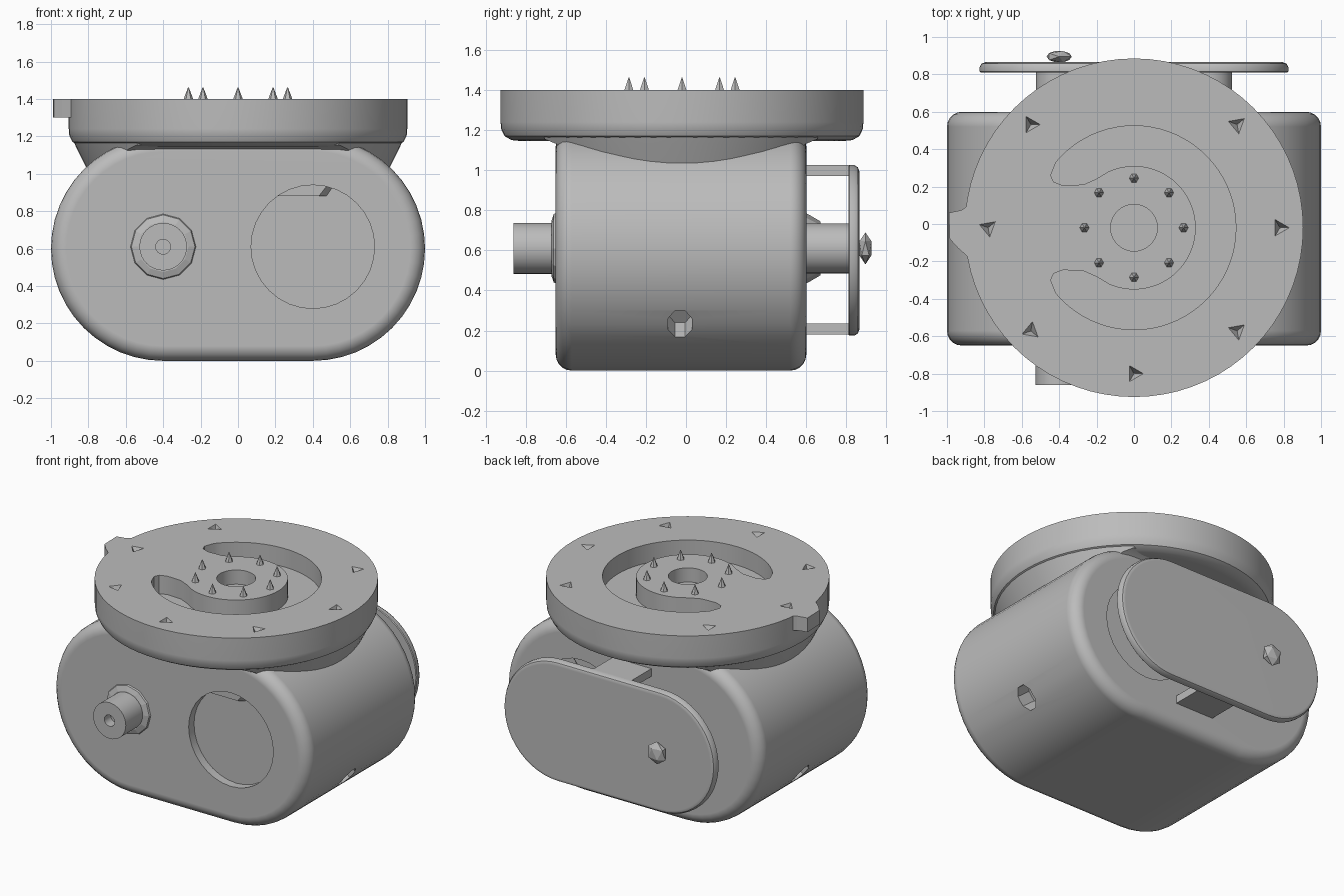
import bpy, bmesh
from math import sin, cos, pi, radians, atan2
from mathutils import Matrix

if "Cube" in bpy.data.objects:
    bpy.data.objects.remove(bpy.data.objects["Cube"])

grey = bpy.data.materials.new("plain_grey")
grey.use_nodes = True
GREY = (0.5, 0.5, 0.5, 1)
grey.diffuse_color = GREY
grey.node_tree.nodes["Principled BSDF"].inputs["Base Color"].default_value = GREY

MID_Z = 0.6       # height of the shaft axes
SHAFT_X = 0.4     # sideways offset of the shaft axes
DISC_Y = -0.02    # centre of the top flange
TOP = 1.4


def finish(name, bm):
    bmesh.ops.recalc_face_normals(bm, faces=bm.faces)
    me = bpy.data.meshes.new(name)
    bm.to_mesh(me)
    bm.free()
    ob = bpy.data.objects.new(name, me)
    bpy.context.collection.objects.link(ob)
    me.materials.append(grey)
    return ob


def loft(name, sections, axis="z"):
    """Skin a stack of (outline, position) sections along an axis."""
    place = {"x": lambda u, v, t: (t, u, v),
             "y": lambda u, v, t: (u, t, v),
             "z": lambda u, v, t: (u, v, t)}[axis]
    bm = bmesh.new()
    rings = [[bm.verts.new(place(u, v, t)) for u, v in pts] for pts, t in sections]
    n = len(rings[0])
    for a, b in zip(rings, rings[1:]):
        for i in range(n):
            j = (i + 1) % n
            bm.faces.new((a[i], a[j], b[j], b[i]))
    bm.faces.new(rings[0][::-1])
    bm.faces.new(rings[-1])
    return finish(name, bm)


def arc(cx, cy, r, a0, a1, n):
    return [(cx + r * cos(radians(a0 + (a1 - a0) * i / n)),
             cy + r * sin(radians(a0 + (a1 - a0) * i / n))) for i in range(n + 1)]


def circle(cx, cy, r, n=32, start=0):
    return arc(cx, cy, r, start, start + 360, n)[:-1]


def stadium(r):
    return arc(SHAFT_X, MID_Z, r, -90, 90, 24) + arc(-SHAFT_X, MID_Z, r, 90, 270, 24)


def rod(name, x, z, r, y0, y1, n=32):
    return loft(name, [(circle(x, z, r, n), y0), (circle(x, z, r, n), y1)], "y")


def rect(u0, u1, v0, v1):
    return [(u0, v0), (u1, v0), (u1, v1), (u0, v1)]


def apply_mods(ob):
    dg = bpy.context.evaluated_depsgraph_get()
    me = bpy.data.meshes.new_from_object(ob.evaluated_get(dg))
    ob.modifiers.clear()
    ob.data = me


def bevel(ob, width, segments):
    m = ob.modifiers.new("round", "BEVEL")
    m.width, m.segments = width, segments
    m.limit_method, m.angle_limit = "ANGLE", radians(40)
    apply_mods(ob)


def boolean(ob, cutters, op="DIFFERENCE"):
    for c in cutters:
        m = ob.modifiers.new("cut", "BOOLEAN")
        m.operation, m.object, m.solver = op, c, "EXACT"
    apply_mods(ob)
    for c in cutters:
        bpy.data.objects.remove(c)


def smooth(ob):
    bpy.ops.object.select_all(action="DESELECT")
    ob.select_set(True)
    bpy.context.view_layer.objects.active = ob
    bpy.ops.object.shade_smooth_by_angle(angle=radians(32))
    ob.modifiers.new("normals", "WEIGHTED_NORMAL").keep_sharp = True


# Rounded housing with shallow round recesses and a side slot at each end
body = loft("housing", [(stadium(0.6), -0.65), (stadium(0.6), 0.6)], "y")
bevel(body, 0.08, 5)
cuts = [rod("front_recess", SHAFT_X, 0.61, 0.33, -0.8, -0.59),
        rod("back_recess", SHAFT_X, 0.61, 0.33, 0.55, 0.8)]
for side in (1, -1):
    slot = loft("slot", [(circle(0, 0, 1, 8, 22.5), t) for t in (0.48, 0.8)])
    slot.data.transform(Matrix.Diagonal((0.09, 0.065, 1, 1)))
    slot.data.transform(Matrix.Rotation(radians(128), 4, "Y"))
    slot.data.transform(Matrix.Translation((SHAFT_X, -0.03, MID_Z)))
    if side < 0:
        slot.data.transform(Matrix.Scale(-1, 4, (1, 0, 0)))
        slot.data.flip_normals()
    cuts.append(slot)
boolean(body, cuts)
smooth(body)

# Neck blending the flange into the housing
neck = loft("neck", [(circle(0, DISC_Y, r, 64), z) for r, z in
                     ((0.74, 0.88), (0.815, 1.04), (0.86, 1.13), (0.9, 1.22))])
half = [(0.595, 0.8), (0.595, 1.1), (0.62, 1.13), (0.68, 1.155), (0.72, 1.3)]
outline = [(y - 0.025, z) for y, z in half] + [(-y - 0.025, z) for y, z in half[::-1]]
clip = loft("neck_clip", [(outline, -1), (outline, 1)], "x")
boolean(neck, [clip], "INTERSECT")
smooth(neck)

# Top flange with a C-shaped groove, centre bore and screw pits
profile = [(0.8, 1.145), (0.85, 1.15), (0.885, 1.17), (0.902, 1.205), (0.905, 1.24), (0.905, TOP)]
flange = loft("flange", [(circle(0, DISC_Y, r, 72), z) for r, z in profile])
upper = (arc(0, 0, 0.545, 0, 140, 28)
         + [(-0.445, 0.28), (-0.43, 0.245), (-0.38, 0.226), (-0.27, 0.231), (-0.2, 0.262)]
         + arc(0, 0, 0.33, 114, 0, 24))
# The groove is cut as two mirrored halves that overlap slightly on the axis
cuts = []
for s in (1, -1):
    pts = [(x, s * max(y, -0.001) + DISC_Y) for x, y in upper]
    pts = [(x, y - s * 0.002 if abs(y - DISC_Y) < 0.001 else y) for x, y in pts]
    cuts.append(loft("groove", [(pts, TOP - 0.13), (pts, TOP + 0.1)]))
cuts.append(loft("bore", [(circle(0, DISC_Y, 0.125), z) for z in (TOP - 0.1, TOP + 0.1)]))
for k in range(8):
    if k == 2:
        continue
    a = k * pi / 4
    x, y = 0.78 * cos(a), 0.78 * sin(a) + DISC_Y
    cuts.append(loft("pit", [(circle(x, y, r, 3, 40 * k), z) for r, z in
                             ((0.005, TOP - 0.05), (0.05, TOP), (0.05, TOP + 0.05))]))
boolean(flange, cuts)
smooth(flange)

# Thin plate on the groove floor
loft("groove_plate", [(rect(-0.26, 0.1, -0.45, -0.36), z) for z in (TOP - 0.135, TOP - 0.125)])

# Index tab on the flange rim
tab = [(-0.86, 0.12), (-0.92, 0.075), (-0.99, 0.06), (-0.985, -0.08), (-0.94, -0.13), (-0.86, -0.2)]
loft("rim_tab", [(tab, 1.3), (tab, TOP)])

# Ring of small spikes on the hub
for k in range(8):
    a = k * pi / 4
    x, y = 0.265 * cos(a), 0.265 * sin(a) + DISC_Y
    loft("hub_spike", [(circle(x, y, r, 6), z) for r, z in
                       ((0.027, TOP - 0.005), (0.018, TOP + 0.02), (0.002, TOP + 0.062))])

# Front shaft with a centre hole, and its collar
shaft = rod("front_shaft", -SHAFT_X, 0.61, 0.127, -0.86, -0.6)
boolean(shaft, [rod("shaft_hole", -SHAFT_X, 0.61, 0.04, -0.9, -0.79, 16)])
smooth(shaft)
loft("front_collar", [(circle(-SHAFT_X, 0.61, r, 12), y) for r, y in
                      ((0.135, -0.672), (0.17, -0.66), (0.18, -0.64))], "y")

# Back shafts and collars
for x in (-SHAFT_X, SHAFT_X):
    smooth(rod("back_shaft", x, 0.61, 0.125, 0.54, 0.83))
loft("back_collar", [(circle(-SHAFT_X, 0.61, r, 12), y) for r, y in
                     ((0.18, 0.59), (0.17, 0.61), (0.135, 0.67))], "y")

# Back cover plate with a softened rear edge
cover = loft("cover_plate", [(stadium(r), y) for r, y in
                             ((0.42, 0.81), (0.425, 0.815), (0.425, 0.84),
                              (0.415, 0.857), (0.395, 0.865))], "y")
smooth(cover)

# Brackets joining the cover to the housing
for z in (0.18, 0.97):
    loft("cover_bracket", [(rect(-0.15, 0.15, z, z + 0.055), y) for y in (0.55, 0.83)], "y")

# Faceted knob on the cover
bm = bmesh.new()
bmesh.ops.create_icosphere(bm, subdivisions=1, radius=1)
bmesh.ops.transform(bm, verts=bm.verts, matrix=Matrix.Translation((-SHAFT_X, 0.895, 0.61))
                    @ Matrix.Diagonal((0.075, 0.035, 0.08, 1)))
finish("cover_knob", bm)
